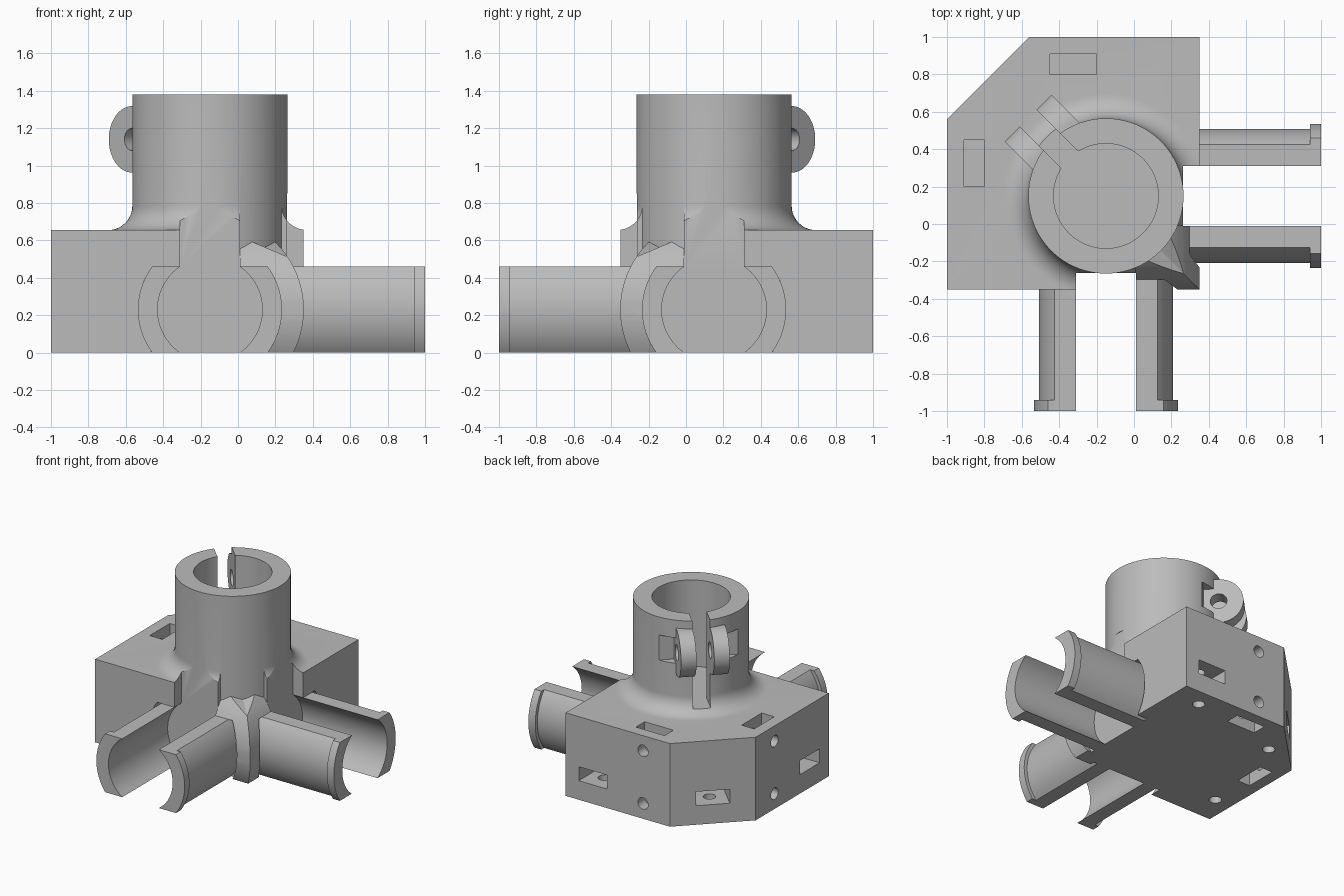
import bpy, bmesh, math
from mathutils import Vector

if "Cube" in bpy.data.objects:
    bpy.data.objects.remove(bpy.data.objects["Cube"])

grey = bpy.data.materials.new("plain grey")
grey.use_nodes = True
COLOUR = (0.5, 0.5, 0.5, 1)
grey.diffuse_color = COLOUR
grey.node_tree.nodes["Principled BSDF"].inputs["Base Color"].default_value = COLOUR

C = 0.15            # tower axis stands at (-C, C)
AXIS_Z = 0.23       # height of the arm axes
TOP = 0.655         # top of the block
FLOOR = 0.7         # bottom of bore and slit
S = math.sqrt(0.5)


# Frames map (a, b, height) to model space
def plan(a, b, h):
    return Vector((a, b, h))

def front(a, b, h):
    return Vector((a, -h, b))

def diagonal(a, b, h):
    return Vector((-C + S * (b - a), C + S * (a + b), h))

def lug_side(a, b, h):
    return diagonal(a, h, b)

def mirrored(frame):
    def other(a, b, h):
        p = frame(a, b, h)
        return Vector((-p.y, -p.x, p.z))
    return other


def circle(x, y, r, n=96):
    return [(x + r * math.cos(math.tau * i / n), y + r * math.sin(math.tau * i / n)) for i in range(n)]

def arc(x, y, r, start, end, n=24):
    steps = [start + (end - start) * i / n for i in range(n + 1)]
    return [(x + r * math.cos(t), y + r * math.sin(t)) for t in steps]

def rect(x0, x1, y0, y1):
    return [(x0, y0), (x1, y0), (x1, y1), (x0, y1)]


def finish(name, bm):
    bmesh.ops.recalc_face_normals(bm, faces=bm.faces)
    mesh = bpy.data.meshes.new(name)
    bm.to_mesh(mesh)
    bm.free()
    mesh.materials.append(grey)
    ob = bpy.data.objects.new(name, mesh)
    bpy.context.collection.objects.link(ob)
    return ob

def prism(name, outline, low, high, frame=plan):
    bm = bmesh.new()
    ends = [[bm.verts.new(frame(a, b, h)) for a, b in outline] for h in (low, high)]
    for ring in ends:
        bm.faces.new(ring)
    n = len(outline)
    for i in range(n):
        j = (i + 1) % n
        bm.faces.new((ends[0][i], ends[0][j], ends[1][j], ends[1][i]))
    return finish(name, bm)

def lathe(name, profile, n=96):
    bm = bmesh.new()
    rings = [[bm.verts.new((x, y, z)) for x, y in circle(-C, C, r, n)] for r, z in profile]
    for low, high in zip(rings, rings[1:]):
        for i in range(n):
            j = (i + 1) % n
            bm.faces.new((low[i], low[j], high[j], high[i]))
    bm.faces.new(rings[0])
    bm.faces.new(rings[-1])
    return finish(name, bm)

def combine(target, tool, operation):
    mod = target.modifiers.new("combine", 'BOOLEAN')
    mod.operation, mod.solver, mod.object = operation, 'EXACT', tool
    bpy.context.view_layer.objects.active = target
    bpy.ops.object.modifier_apply(modifier=mod.name)
    bpy.data.objects.remove(tool)

def cut(target, outline, low, high, frame=plan):
    combine(target, prism("cutter", outline, low, high, frame), 'DIFFERENCE')

def smooth(ob):
    bpy.ops.object.select_all(action='DESELECT')
    ob.select_set(True)
    bpy.context.view_layer.objects.active = ob
    bpy.ops.object.shade_smooth_by_angle(angle=math.radians(25))


# Main block, with one corner chamfered and the opposite one left for the post
footprint = [(-1, -0.35), (0.01, -0.35), (0.01, -0.01), (0.35, -0.01),
             (0.35, 1), (-0.56, 1), (-1, 0.56)]
body = prism("bracket_body", footprint, 0, TOP)

# Corner post: valley roof, rounded around both arm axes
roof = [(-0.14, 0), (0.35, 0), (0.35, 0.476), (0.01, 0.62), (-0.14, 0.62)]
post = prism("corner_post", roof, -0.14, 0.35, front)
combine(post, prism("post_half", roof, -0.14, 0.35, mirrored(front)), 'UNION')
for frame in (front, mirrored(front)):
    combine(post, prism("round", circle(-C, AXIS_Z, 0.502), -1, 1, frame), 'INTERSECT')
combine(body, post, 'UNION')

# Tower with a fillet that stays within the block
R, F = 0.415, 0.13
fillet = lathe("fillet", [(R + F, 0.6)] + arc(R + F, TOP + F, F, -math.pi / 2, -math.pi, 12))
combine(fillet, prism("limit", footprint, 0.5, 1), 'INTERSECT')
combine(body, fillet, 'UNION')
tower = prism("tower", circle(-C, C, R), 0.45, 1.38)
cut(tower, rect(0.3, 0.7, -0.4, 0.4), 1.04, 1.24, diagonal)

# Clamp lugs, split by the slit
lug = arc(0.41, 1.14, 0.178, -math.pi / 2, math.pi / 2, 32) + [(0.25, 1.318), (0.25, 0.962)]
combine(tower, prism("lugs", lug, -0.177, 0.177, lug_side), 'UNION')
combine(body, tower, 'UNION')
cut(body, circle(-C, C, 0.28), FLOOR, 1.5)
cut(body, rect(0, 0.8, -0.064, 0.064), FLOOR, 1.5, diagonal)
cut(body, circle(0.41, 1.14, 0.06, 32), -0.25, 0.25, lug_side)

# Arm recesses, nut slots and screw holes on both mirrored sides
lean = math.asin(AXIS_Z / 0.385)
recess = (arc(-C, AXIS_Z, 0.385, -lean - 0.1, lean) + [(0.01, 0.46), (0.01, 0.85), (-0.31, 0.85), (-0.31, 0.46)]
          + arc(-C, AXIS_Z, 0.385, math.pi - lean, math.pi + lean + 0.1))
for m in (lambda f: f, mirrored):
    cut(body, recess, 0.262, 0.6, m(front))
    for low, high in ((0.42, 0.75), (-0.1, 0.235)):
        cut(body, rect(-0.45, -0.2, 0.8, 0.91), low, high, m(plan))
    for z in (0.12, 0.535):
        cut(body, circle(-0.325, z, 0.045, 32), -1.1, -0.65, m(front))
    cut(body, rect(-0.01, 0.235, 0.15, 0.26), -1.1, -0.74, m(front))
    cut(body, circle(0.115, 0.854, 0.045, 32), -0.1, 0.35, m(plan))
cut(body, rect(0.63, 1, -0.123, 0.123), 0.15, 0.26, diagonal)
cut(body, circle(0.753, 0, 0.045, 32), -0.1, 0.35, diagonal)
smooth(body)


# Arms: pairs of curved shells with a lip at the tip
def shell(radius, side):
    outer, inner = (math.asin(AXIS_Z / r) for r in (radius, 0.28))
    pts = arc(0, AXIS_Z, radius, -outer, outer) + arc(0, AXIS_Z, 0.28, inner, -inner)
    return [(-C + side * a, b) for a, b in pts]

for arm, frame in (("front", front), ("side", mirrored(front))):
    for half, side in (("inner", 1), ("outer", -1)):
        smooth(prism(f"{arm}_arm_{half}_shell", shell(0.358, side), 0.25, 0.94, frame))
        smooth(prism(f"{arm}_arm_{half}_lip", shell(0.385, side), 0.94, 1, frame))
